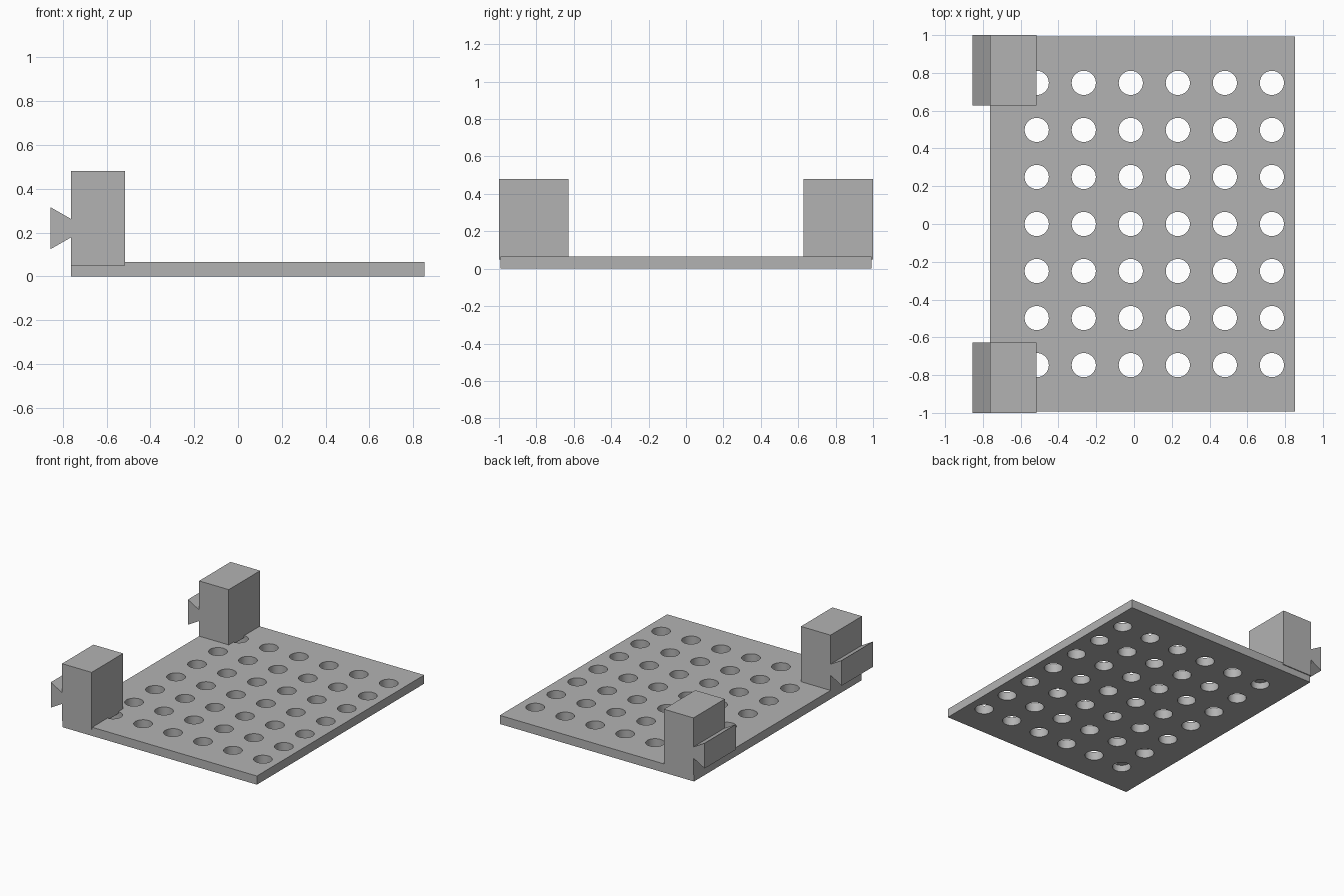
import bpy, bmesh
from mathutils import Matrix, Vector

cube = bpy.data.objects.get("Cube")
if cube:
    bpy.data.objects.remove(cube, do_unlink=True)

GREY = (0.45, 0.45, 0.45, 1)
grey = bpy.data.materials.new("plain grey")
grey.use_nodes = True
grey.diffuse_color = GREY
grey.node_tree.nodes["Principled BSDF"].inputs["Base Color"].default_value = GREY


def make_object(name, bm):
    bmesh.ops.recalc_face_normals(bm, faces=bm.faces)
    mesh = bpy.data.meshes.new(name)
    bm.to_mesh(mesh)
    bm.free()
    mesh.materials.append(grey)
    obj = bpy.data.objects.new(name, mesh)
    bpy.context.collection.objects.link(obj)
    return obj


def box(name, low, high):
    low, high = Vector(low), Vector(high)
    bm = bmesh.new()
    place = Matrix.Translation((low + high) / 2) @ Matrix.Diagonal((*(high - low), 1))
    bmesh.ops.create_cube(bm, size=1, matrix=place)
    return make_object(name, bm)


def extrude_along_y(name, profile, y0, y1):
    bm = bmesh.new()
    face = bm.faces.new([bm.verts.new((x, y0, z)) for x, z in profile])
    ext = bmesh.ops.extrude_face_region(bm, geom=[face])
    moved = [v for v in ext["geom"] if isinstance(v, bmesh.types.BMVert)]
    bmesh.ops.translate(bm, verts=moved, vec=(0, y1 - y0, 0))
    return make_object(name, bm)


# Base plate with a regular grid of round holes
LEFT, THICK, PITCH = -0.762, 0.065, 0.249
plate = box("base_plate", (LEFT, -0.993, 0), (0.852, 0.993, THICK))

bm = bmesh.new()
for col in range(6):
    for row in range(-3, 4):
        spot = Matrix.Translation((-0.515 + col * PITCH, row * PITCH, THICK / 2))
        bmesh.ops.create_cone(bm, cap_ends=True, segments=40, radius1=0.064,
                              radius2=0.064, depth=0.3, matrix=spot)
cutter = make_object("hole_cutter", bm)
cutter.hide_render = True

holes = plate.modifiers.new("holes", "BOOLEAN")
holes.operation = "DIFFERENCE"
holes.solver = "EXACT"
holes.object = cutter
bpy.context.view_layer.objects.active = plate
plate.select_set(True)
bpy.ops.object.modifier_apply(modifier=holes.name)
bpy.data.objects.remove(cutter, do_unlink=True)
bpy.ops.object.shade_smooth_by_angle()

# Corner blocks, each with a dovetail rail on its outer side
block_profile = [(LEFT, 0.05), (-0.516, 0.05), (-0.516, 0.48), (LEFT, 0.48),
                 (LEFT, 0.262), (-0.855, 0.315), (-0.855, 0.125), (LEFT, 0.178)]
extrude_along_y("front_block", block_profile, -1, -0.627)
extrude_along_y("back_block", block_profile, 0.627, 1)
